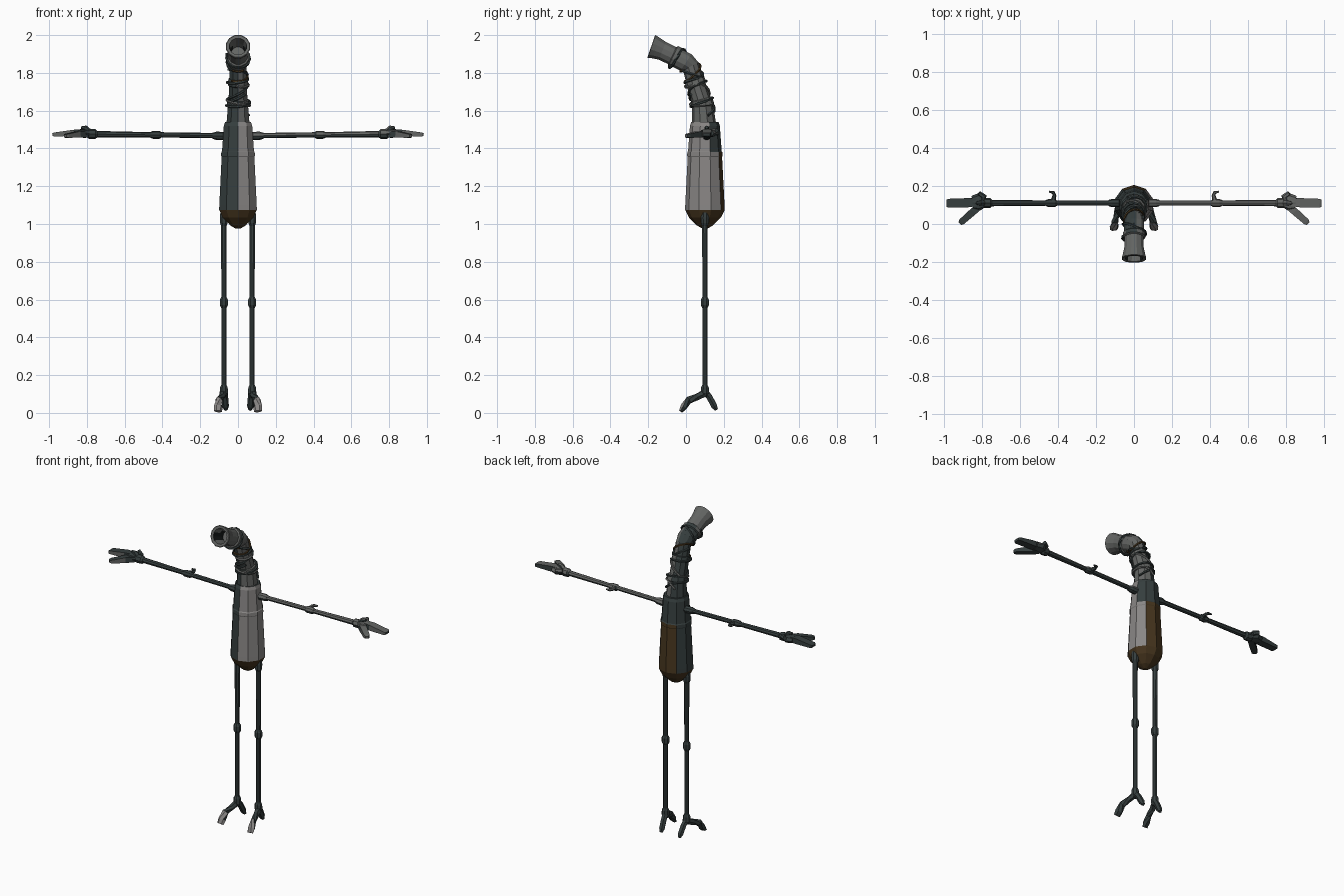
import bpy, bmesh, math
from mathutils import Vector as V

if "Cube" in bpy.data.objects:
    bpy.data.objects.remove(bpy.data.objects["Cube"])


def material(name, rgb):
    m = bpy.data.materials.new(name)
    m.diffuse_color = (*rgb, 1)
    m.use_nodes = True
    m.node_tree.nodes["Principled BSDF"].inputs["Base Color"].default_value = m.diffuse_color
    return m


MATS = [material("dark teal metal", (0.036, 0.048, 0.048)),
        material("light grey paint", (0.25, 0.24, 0.235)),
        material("rusty brown", (0.062, 0.036, 0.013)),
        material("worn grey", (0.125, 0.13, 0.125)),
        material("black hollow", (0.008, 0.010, 0.010))]
TEAL, LIGHT, RUST, GREY, BLACK = range(5)


def loft(name, rings, sides, rule=TEAL, phase=0.0):
    """Skin rings of (centre, u, v, ru, rv); rule is an index or f(centre, normal)."""
    bm = bmesh.new()
    loops = []
    for c, u, v, ru, rv in rings:
        loops.append([bm.verts.new(c + u * ru * math.cos(a) + v * rv * math.sin(a))
                      for a in (phase + 2 * math.pi * i / sides for i in range(sides))])
    for a, b in zip(loops, loops[1:]):
        for i in range(sides):
            j = (i + 1) % sides
            bm.faces.new((a[i], a[j], b[j], b[i]))
    bm.faces.new(loops[0][::-1])
    bm.faces.new(loops[-1])
    bmesh.ops.recalc_face_normals(bm, faces=bm.faces)
    for f in bm.faces:
        f.material_index = rule(f.calc_center_median(), f.normal) if callable(rule) else rule
    me = bpy.data.meshes.new(name)
    bm.to_mesh(me)
    bm.free()
    for m in MATS:
        me.materials.append(m)
    ob = bpy.data.objects.new(name, me)
    bpy.context.collection.objects.link(ob)
    return ob


def limb(name, pts, sides=8, rule=TEAL, ref=(0, 1, 0), phase=0.0):
    """Loft along points (x, y, z, ru[, rv]); ru lies across ref, rv along it."""
    ps = [V(p[:3]) for p in pts]
    rings = []
    for i, p in enumerate(pts):
        t = (ps[min(i + 1, len(ps) - 1)] - ps[max(i - 1, 0)]).normalized()
        u = V(ref).cross(t).normalized()
        rings.append((ps[i], u, t.cross(u), p[3], p[-1]))
    return loft(name, rings, sides, rule, phase)


# --- Torso: ten-sided tapered shell, painted by direction and height
AXIS_Y = 0.10


def torso_paint(c, n):
    a = math.degrees(math.atan2(c.y - AXIS_Y, c.x))
    if c.z < 1.075:
        return RUST
    if 50 < a < 130:
        return RUST if c.z < 1.38 else TEAL
    if 18 < a <= 50 and c.z > 1.38:
        return TEAL
    return LIGHT if -90 < a <= 50 else TEAL


torso = [(0.975, .012), (0.992, .042), (1.035, .085), (1.075, .105), (1.10, .104),
         (1.355, .091), (1.36, .094), (1.38, .093), (1.385, .089), (1.52, .079), (1.54, .072)]
loft("torso", [(V((0, AXIS_Y, z)), V((1, 0, 0)), V((0, 1, 0)), r, r) for z, r in torso],
     10, torso_paint, math.pi / 2)

# --- Neck and trumpet head: rings (y, z, radius, forward pitch in degrees)
X = V((1, 0, 0))


def neck_ring(y, z, r, pitch):
    p = math.radians(pitch)
    t = V((0, -math.sin(p), math.cos(p)))
    return (V((0, y, z)), X, t.cross(X), r, r)


NECK = [(.095, 1.53, .064, 2), (.088, 1.625, .056, 8), (.088, 1.63, .062, 8), (.082, 1.655, .059, 12),
        (.079, 1.66, .052, 14), (.055, 1.735, .050, 18), (.053, 1.74, .056, 18), (.046, 1.765, .053, 16),
        (.044, 1.77, .047, 14), (.026, 1.835, .047, 30)]
HEAD = [(.026, 1.835, .046, 30), (.0, 1.855, .055, 56), (-.045, 1.877, .054, 62), (-.05, 1.880, .061, 63),
        (-.068, 1.889, .061, 64), (-.072, 1.891, .052, 65), (-.125, 1.917, .052, 68),
        (-.160, 1.932, .060, 70), (-.182, 1.940, .066, 71)]
MOUTH = [(-.182, 1.940, .066, 71), (-.184, 1.9408, .062, 71), (-.182, 1.940, .047, 71),
         (-.13, 1.92, .040, 69), (-.10, 1.905, .036, 66)]


def neck_paint(c, n):
    return GREY if n.x > 0.2 else TEAL


loft("neck", [neck_ring(*r) for r in NECK], 10, neck_paint, math.pi / 10)
loft("trumpet_head", [neck_ring(*r) for r in HEAD + MOUTH[1:]], 12,
     lambda c, n: BLACK if c.y > -.1815 and n.dot(V((0, c.y, c.z)) - c) > 0.02 and c.y < -.09
     and (abs(c.x) + abs(c.z - (1.862 - .42 * c.y)) < .06) else
     (TEAL if c.y > -.04 and n.x < .1 else GREY), math.pi / 12)


# --- Cables wound around the neck
def neck_at(s):
    path = NECK + HEAD[1:7]
    f = s * (len(path) - 1)
    i = min(int(f), len(path) - 2)
    return [a + (b - a) * (f - i) for a, b in zip(path[i], path[i + 1])]


def cable(name, s0, s1, turns, start, rule, thick=.007):
    pts = []
    n = int(abs(turns) * 14)
    for k in range(n + 1):
        t = k / n
        c, u, v, r, _ = neck_ring(*neck_at(s0 + (s1 - s0) * t))
        a = start + turns * 2 * math.pi * t
        pts.append((*(c + (u * math.cos(a) + v * math.sin(a)) * (r + .004)), thick))
    limb(name, pts, 5, rule, (0, 0.1, 1))


cable("neck_cable_low", .03, .30, 1.8, 0.4, TEAL)
cable("neck_cable_cross", .04, .42, -1.6, 2.0, GREY)
cable("neck_cable_middle", .26, .58, 2.0, 3.0, TEAL)
cable("neck_cable_rust", .50, .66, 1.2, 4.0, RUST, .006)
cable("neck_cable_high", .52, .90, -1.7, 1.0, TEAL)
limb("neck_knot", [(0, .03, 1.86, .014), (0, -.005, 1.905, .012), (0, -.025, 1.915, .006)], 6, TEAL, (1, 0, 0))

# --- Arms, hands, legs and feet, built once per side
for s, side in ((-1, "left"), (1, "right")):
    def arm_paint(c, n, s=s):
        return GREY if s > 0 and n.z > 0.35 else TEAL

    def hand_paint(c, n, s=s):
        return GREY if (s > 0 and n.z > 0.2) or (n.y < -.5 and abs(c.x) > .84) else TEAL

    def part(name, pts, sides=8, rule=TEAL, ref=(0, 0, 1), phase=0.0, s=s, side=side):
        limb(side + "_" + name, [(s * p[0], *p[1:]) for p in pts], sides, rule, ref, phase)

    Y = .11
    part("shoulder", [(.06, Y, 1.465, .022), (.115, Y, 1.467, .022), (.135, Y, 1.467, .016)], 8, arm_paint)
    part("upper_arm", [(.12, Y, 1.468, .014), (.41, Y, 1.472, .014)], 8, arm_paint)
    part("elbow", [(.405, Y, 1.472, .014), (.415, Y, 1.472, .021), (.45, Y, 1.472, .021),
                   (.465, Y, 1.472, .015)], 8, arm_paint)
    part("elbow_spur", [(.425, .12, 1.474, .014), (.418, .150, 1.476, .010), (.424, .166, 1.477, .009),
                        (.446, .170, 1.477, .005)], 6, arm_paint)
    part("forearm", [(.455, Y, 1.472, .014), (.76, Y, 1.476, .017)], 8, arm_paint)
    part("wrist", [(.745, Y, 1.476, .017), (.755, Y, 1.476, .026), (.785, Y, 1.476, .027),
                   (.80, Y, 1.476, .018)], 8, arm_paint)
    # hand: knuckle block, long paddle finger, thumb and short rear finger
    Q = math.pi / 4
    part("palm", [(.78, .112, 1.478, .025, .020), (.815, .115, 1.48, .048, .024),
                  (.85, .112, 1.48, .036, .020)], 8, hand_paint)
    part("long_finger", [(.81, .115, 1.484, .026, .022), (.87, .112, 1.482, .034, .024),
                         (.975, .109, 1.474, .033, .014), (.983, .109, 1.473, .026, .010)],
         4, hand_paint, phase=Q)
    part("thumb", [(.80, .10, 1.475, .022, .022), (.845, .065, 1.474, .027, .024),
                   (.905, .012, 1.467, .024, .015), (.915, .002, 1.466, .014, .010)],
         4, hand_paint, phase=Q)
    part("rear_finger", [(.80, .115, 1.48, .016), (.79, .145, 1.49, .017), (.815, .162, 1.495, .012)],
         6, hand_paint)
    part("knuckle", [(.79, .11, 1.49, .016), (.808, .11, 1.508, .014), (.83, .11, 1.512, .008)],
         6, hand_paint, (0, 1, 0))

    # leg: hip, thigh, knee, shin and ankle
    def down(name, prof, side=side):
        part(name, [(.075, .10, z, r) for z, r in prof], 8, TEAL, (0, 1, 0), math.pi / 8)

    down("hip", [(1.06, .020), (1.035, .023), (1.005, .022), (.99, .016)])
    down("thigh", [(1.0, .016), (.60, .014)])
    down("knee", [(.615, .014), (.60, .023), (.57, .023), (.555, .015)])
    down("shin", [(.57, .014), (.14, .014)])
    down("ankle", [(.15, .014), (.135, .022), (.105, .024), (.085, .015)])

    # foot: long jointed front toe splayed outwards and a straight back toe
    part("front_toe", [(.077, .10, .105, .020), (.088, .06, .085, .020, .017), (.10, .015, .068, .022, .018),
                       (.104, -.012, .032, .024, .019), (.106, -.028, .008, .021, .010)],
         6, lambda c, n: LIGHT if c.y < .012 and n.y < -.4 else TEAL, (0, 1, .6))
    part("back_toe", [(.074, .10, .115, .018), (.070, .125, .082, .018), (.066, .150, .035, .018),
                      (.064, .161, .016, .010)], 6, TEAL, (0, 1, 0))
